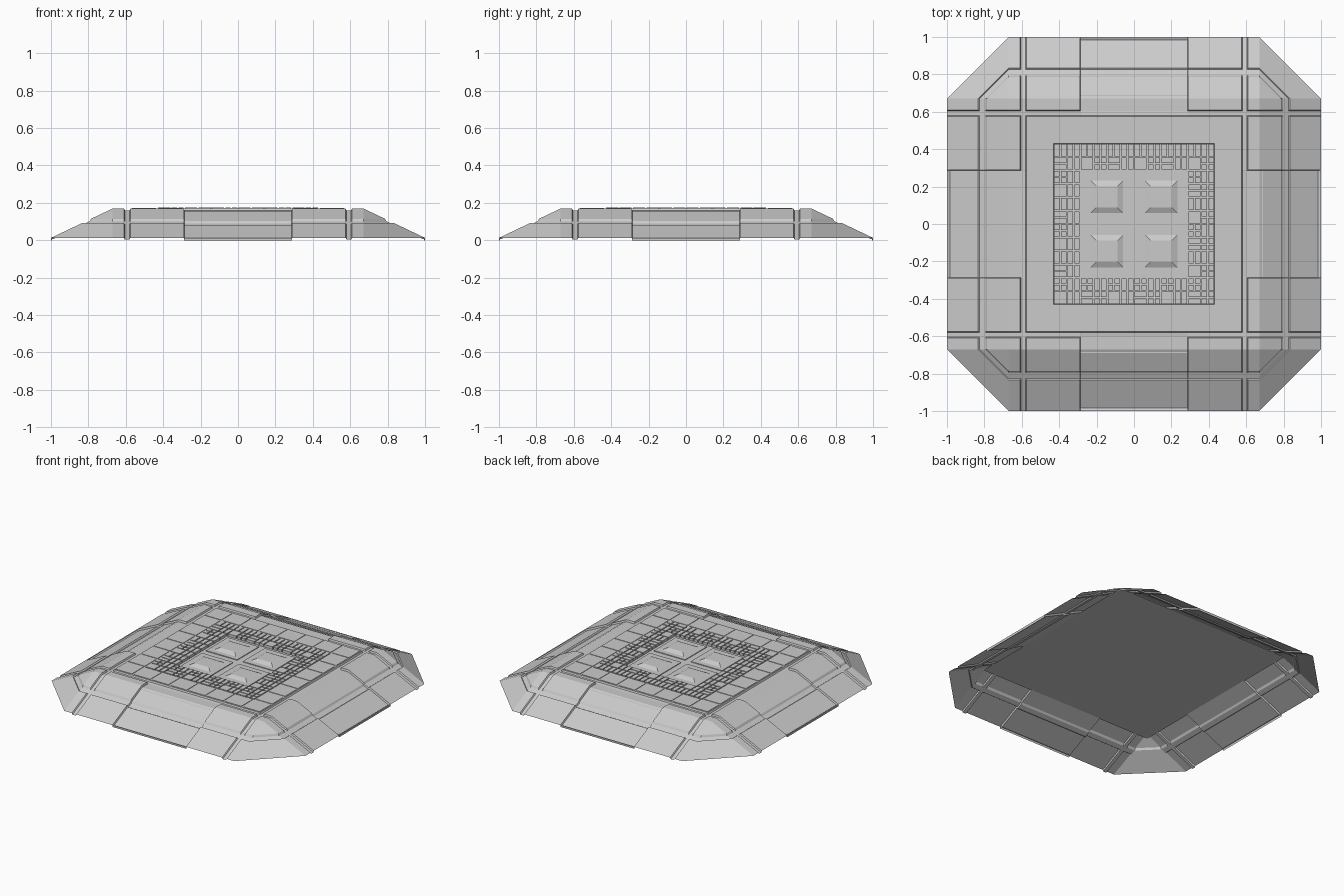
import bpy, bmesh
from mathutils import Matrix, Vector

if "Cube" in bpy.data.objects:
    bpy.data.objects.remove(bpy.data.objects["Cube"], do_unlink=True)

grey = bpy.data.materials.new("plain_grey")
grey.use_nodes = True
grey.diffuse_color = (0.6, 0.6, 0.6, 1)
grey.node_tree.nodes["Principled BSDF"].inputs["Base Color"].default_value = (0.6, 0.6, 0.6, 1)

TOP, RIM = 0.17, 0.013      # deck height, outer rim height
IN, OUT = 0.67, 1.0         # half size of the deck and of the rim
PIT, FLOOR = 0.43, 0.155    # sunken centre


def finish(name, bm):
    mesh = bpy.data.meshes.new(name)
    bm.to_mesh(mesh)
    bm.free()
    mesh.materials.append(grey)
    obj = bpy.data.objects.new(name, mesh)
    bpy.context.collection.objects.link(obj)
    return obj


def add_block(bm, x, y, sx, sy, z0, z1, taper=1.0):
    """Box or tapered block without its hidden bottom."""
    made = bmesh.ops.create_cube(bm, size=1)["verts"]
    for v in made:
        s = taper if v.co.z > 0 else 1.0
        v.co = (x + v.co.x * sx * s, y + v.co.y * sy * s, z1 if v.co.z > 0 else z0)
    faces = {f for v in made for f in v.link_faces}
    bottom = [f for f in faces if f.normal.z < 0 and all(v.co.z == z0 for v in f.verts)]
    bmesh.ops.delete(bm, geom=bottom, context="FACES_ONLY")


# Open shell: flat deck, four slopes and four corner facets
bm = bmesh.new()
bm.faces.new([bm.verts.new((x * IN, y * IN, TOP)) for x, y in ((-1, -1), (1, -1), (1, 1), (-1, 1))])
slope = [(-IN, -IN, TOP), (-IN, -OUT, RIM), (IN, -OUT, RIM), (IN, -IN, TOP)]
corner = [(IN, -IN, TOP), (IN, -OUT, RIM), (OUT, -IN, RIM)]
for k in range(4):
    turn = Matrix.Rotation(k * 1.5707963, 3, "Z")
    for outline in (slope, corner):
        bm.faces.new([bm.verts.new(turn @ Vector(p)) for p in outline])
bmesh.ops.remove_doubles(bm, verts=bm.verts, dist=0.0001)


def cut(point, normal):
    bmesh.ops.bisect_plane(bm, geom=bm.verts[:] + bm.edges[:] + bm.faces[:],
                           dist=0.00001, plane_co=point, plane_no=normal)


for d in (0.286, 0.29, PIT - 0.002, PIT, 0.575, 0.58, 0.605, 0.61, 0.985):
    for s in (-d, d):
        cut((s, 0, 0), (1, 0, 0))
        cut((0, s, 0), (0, 1, 0))
for z in (0.092, 0.096, 0.111, 0.115):
    cut((0, 0, z), (0, 0, 1))


def drop(co):
    """Depth of the grooves, hatch recesses and central pit."""
    near, far = sorted((abs(co.x), abs(co.y)))
    if far < PIT - 0.001:
        return TOP - FLOOR
    depth = 0.0
    if any(0.579 < d < 0.606 for d in (near, far)) or 0.095 < co.z < 0.112:
        depth = 0.01
    if near < 0.287 and 0.604 < far < 0.986:
        depth = 0.013 + (0.008 if 0.095 < co.z < 0.112 else 0)
    return depth


for v, d in [(v, drop(v.co)) for v in bm.verts]:
    v.co.z -= d
finish("platform_shell", bm)

# Plain sheet under the deck
bm = bmesh.new()
bmesh.ops.create_grid(bm, x_segments=1, y_segments=1, size=0.69)
for v in bm.verts:
    v.co.z = 0.15
bmesh.ops.reverse_faces(bm, faces=bm.faces)
finish("deck_underside", bm)

# Lips closing the outer ends of the hatches
bm = bmesh.new()
for s in (-1, 1):
    add_block(bm, 0, s * 0.997, 0.58, 0.006, 0, RIM)
    add_block(bm, s * 0.997, 0, 0.006, 0.58, 0, RIM)
finish("hatch_lips", bm)

# Ring of large square deck tiles
bm = bmesh.new()
step = 1.15 / 8
for i in range(8):
    for j in range(8):
        if i in (0, 7) or j in (0, 7):
            add_block(bm, (i - 3.5) * step, (j - 3.5) * step, step - 0.016, step - 0.016, TOP, TOP + 0.003)
finish("deck_tiles", bm)

# Mosaic band of whole, halved and quartered tiles
bm = bmesh.new()
cells = 12
cell = 2 * PIT / cells
for i in range(cells):
    for j in range(cells):
        if 2 <= i < cells - 2 and 2 <= j < cells - 2:
            continue
        kind = (i * 5 + j * 3 + i * j) % 4
        nx, ny = 1 + kind % 2, 1 + kind // 2
        for a in range(nx):
            for b in range(ny):
                x = (i + (a + 0.5) / nx) * cell - PIT
                y = (j + (b + 0.5) / ny) * cell - PIT
                add_block(bm, x, y, cell / nx - 0.007, cell / ny - 0.007, FLOOR, TOP + 0.004)
finish("mosaic_tiles", bm)

# Four central panels, each with a raised bevelled boss
bm = bmesh.new()
for x in (-0.145, 0.145):
    for y in (-0.145, 0.145):
        add_block(bm, x, y, 0.245, 0.245, FLOOR, FLOOR + 0.005)
        add_block(bm, x, y, 0.175, 0.175, FLOOR + 0.005, TOP + 0.004, 0.66)
finish("centre_panels", bm)
